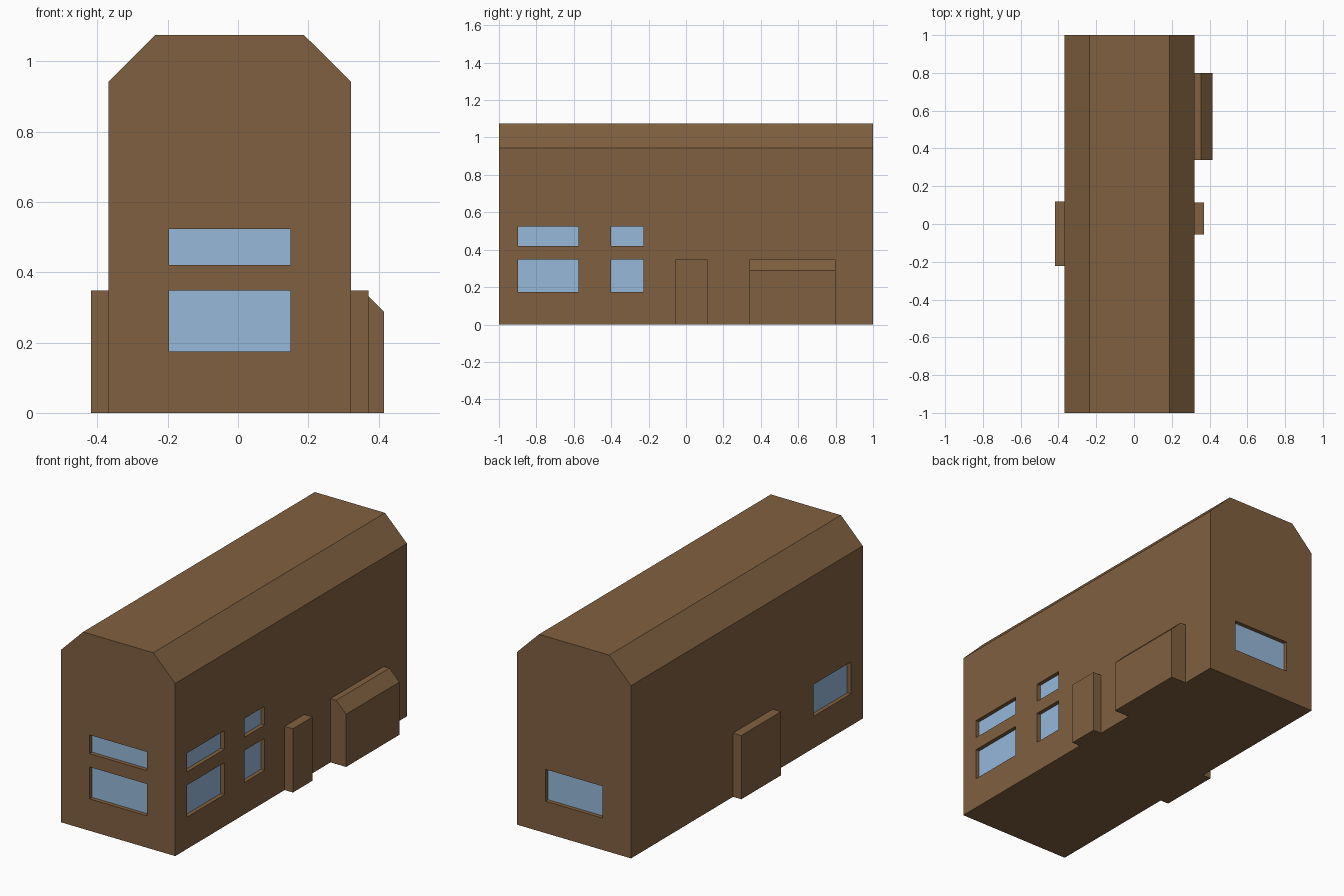
import bpy, bmesh
from mathutils import Matrix

if "Cube" in bpy.data.objects:
    bpy.data.objects.remove(bpy.data.objects["Cube"])


def material(name, rgb):
    m = bpy.data.materials.new(name)
    m.diffuse_color = (*rgb, 1)
    m.use_nodes = True
    m.node_tree.nodes["Principled BSDF"].inputs["Base Color"].default_value = m.diffuse_color
    return m


BROWN = material("brown wall", (0.216, 0.117, 0.051))
BLUE = material("blue glass", (0.305, 0.479, 0.701))


def finish(name, bm, mat):
    bmesh.ops.recalc_face_normals(bm, faces=bm.faces)
    me = bpy.data.meshes.new(name)
    bm.to_mesh(me)
    bm.free()
    ob = bpy.data.objects.new(name, me)
    bpy.context.collection.objects.link(ob)
    me.materials.append(mat)
    return ob


def prism(name, profile, y0, y1):
    """Extrude an (x, z) profile along y."""
    bm = bmesh.new()
    face = bm.faces.new([bm.verts.new((x, y0, z)) for x, z in profile])
    ext = bmesh.ops.extrude_face_region(bm, geom=[face])["geom"]
    verts = [v for v in ext if isinstance(v, bmesh.types.BMVert)]
    bmesh.ops.translate(bm, verts=verts, vec=(0, y1 - y0, 0))
    return finish(name, bm, BROWN)


def add_box(bm, lo, hi):
    size = [b - a for a, b in zip(lo, hi)]
    mid = [(a + b) / 2 for a, b in zip(lo, hi)]
    bmesh.ops.create_cube(bm, size=1, matrix=Matrix.Translation(mid) @ Matrix.Diagonal((*size, 1)))


XL, XR, EAVE, TOP = -0.368, 0.321, 0.943, 1.075
DEPTH, PLATE = 0.022, 0.004

# Main hall with chamfered roof edges
hall = prism("hall", [(XL, 0), (XR, 0), (XR, EAVE), (0.188, TOP), (-0.236, TOP), (XL, EAVE)], -1, 1)

# Entrances and side bay
prism("left_entrance", [(-0.418, 0), (XL, 0), (XL, 0.348), (-0.418, 0.348)], -0.222, 0.12)
prism("right_entrance", [(XR, 0), (0.371, 0), (0.371, 0.348), (XR, 0.348)], -0.056, 0.115)
prism("right_bay", [(XR, 0), (0.415, 0), (0.415, 0.288), (0.355, 0.348), (XR, 0.348)], 0.34, 0.80)

# Windows: (axis across the wall, wall position, outward sign, span, heights)
LOW, HIGH = (0.174, 0.348), (0.421, 0.523)
END, WIDE, NARROW = (-0.197, 0.15), (-0.897, -0.576), (-0.402, -0.228)
windows = [("y", -1, -1, END, LOW), ("y", -1, -1, END, HIGH), ("y", 1, 1, END, LOW),
           ("x", XL, -1, WIDE, LOW)]
windows += [("x", XR, 1, span, z) for span in (WIDE, NARROW) for z in (LOW, HIGH)]


def window_boxes(bm, near, far):
    """Add a box per window between two distances measured outward from the wall."""
    for axis, wall, sign, span, z in windows:
        d = sorted((wall + sign * near, wall + sign * far))
        rx, ry = (d, span) if axis == "x" else (span, d)
        add_box(bm, (rx[0], ry[0], z[0]), (rx[1], ry[1], z[1]))


# Recesses cut into the walls
bm = bmesh.new()
window_boxes(bm, -DEPTH - PLATE, 0.05)
cutter = finish("window_cutter", bm, BROWN)
cutter.hide_render = True
cutter.hide_set(True)
mod = hall.modifiers.new("window recesses", "BOOLEAN")
mod.operation, mod.solver, mod.object = "DIFFERENCE", "EXACT", cutter

# Glass panes at the back of the recesses
bm = bmesh.new()
window_boxes(bm, -DEPTH - PLATE, -DEPTH)
finish("window_panes", bm, BLUE)
